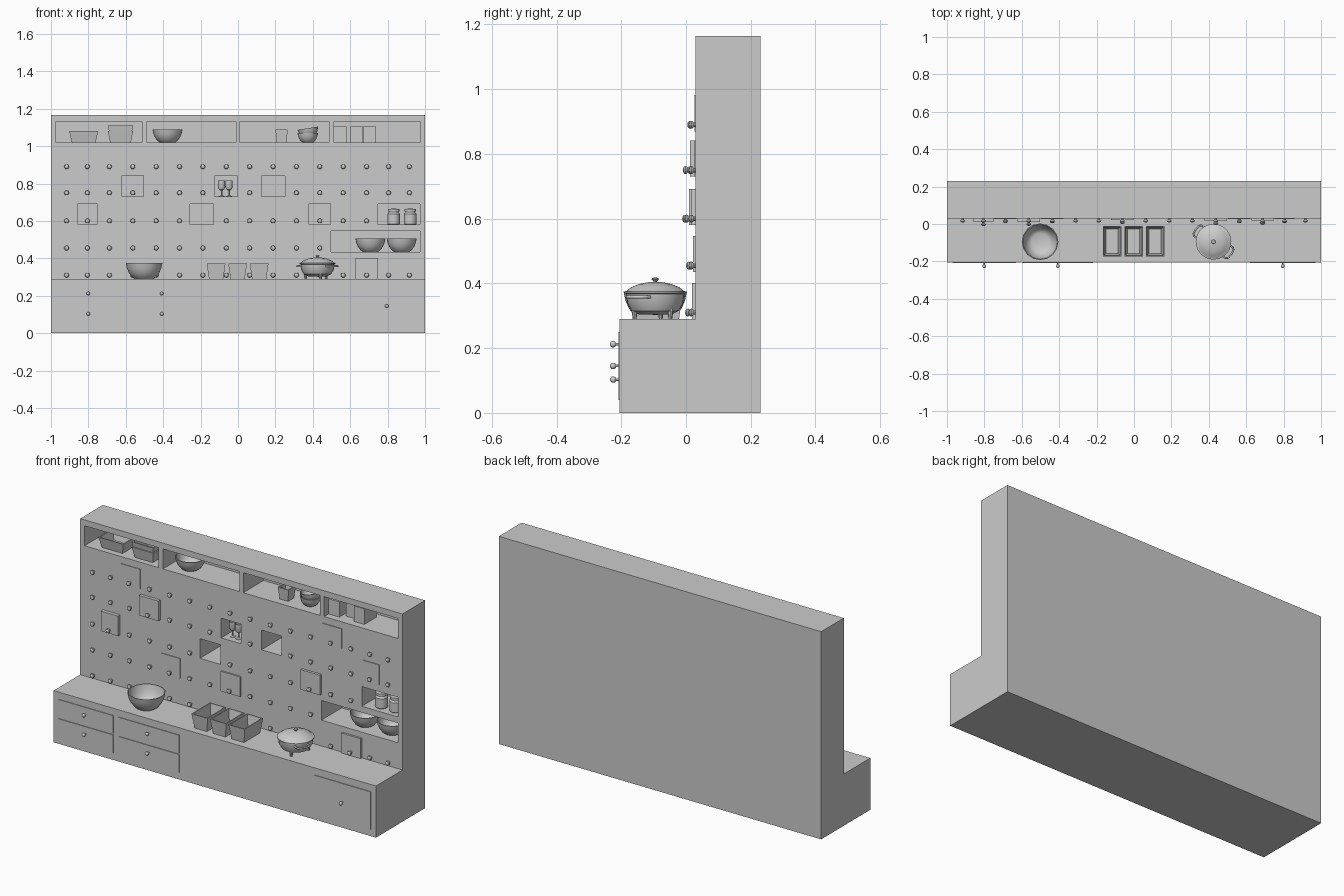
import bpy, bmesh, math
from mathutils import Matrix, Vector

if "Cube" in bpy.data.objects:
    bpy.data.objects.remove(bpy.data.objects["Cube"])


def finish(name, bm, smooth=None):
    bmesh.ops.remove_doubles(bm, verts=bm.verts, dist=1e-5)
    bmesh.ops.recalc_face_normals(bm, faces=bm.faces)
    me = bpy.data.meshes.new(name)
    bm.to_mesh(me)
    bm.free()
    ob = bpy.data.objects.new(name, me)
    bpy.context.collection.objects.link(ob)
    if smooth:
        bpy.ops.object.select_all(action='DESELECT')
        ob.select_set(True)
        bpy.context.view_layer.objects.active = ob
        bpy.ops.object.shade_smooth_by_angle(angle=math.radians(smooth))
    return ob


def add_box(bm, x0, x1, y0, y1, z0, z1):
    m = Matrix.Translation(((x0 + x1) / 2, (y0 + y1) / 2, (z0 + z1) / 2)) @ Matrix.Diagonal((x1 - x0, y1 - y0, z1 - z0, 1))
    bmesh.ops.create_cube(bm, size=1, matrix=m)


def box(name, *dims):
    bm = bmesh.new()
    add_box(bm, *dims)
    return finish(name, bm)


def lathe(name, profile, loc, segs=24, rot=None, smooth=35):
    bm = bmesh.new()
    vs = [bm.verts.new((r, 0, z)) for r, z in profile]
    es = [bm.edges.new(p) for p in zip(vs, vs[1:])]
    bmesh.ops.spin(bm, geom=vs + es, axis=(0, 0, 1), cent=(0, 0, 0), angle=2 * math.pi, steps=segs)
    ob = finish(name, bm, smooth)
    ob.matrix_world = Matrix.Translation(loc) @ (rot or Matrix())
    return ob


def bowl(name, loc, r, h, segs=24, rot=None, t=0.005):
    # half-round shell: outside going up, inside going down
    shape = [(0.52, 0), (0.68, 0.14), (0.84, 0.4), (0.94, 0.68), (1, 1)]
    prof = [(0, 0)] + [(r * a, h * b) for a, b in shape]
    prof += [(r * a - t, max(h * b, t)) for a, b in reversed(shape)] + [(0, t)]
    return lathe(name, prof, loc, segs, rot)


def tray(name, loc, w, d, h, taper=0.01, t=0.006):
    # open box with leaning walls
    bm = bmesh.new()

    def ring(inset, z):
        a, b = w / 2 - inset, d / 2 - inset
        return [bm.verts.new((x, y, z)) for x, y in ((-a, -b), (a, -b), (a, b), (-a, b))]
    rings = [ring(taper, 0), ring(0, h), ring(t, h), ring(taper + t, t)]
    for lo, hi in zip(rings, rings[1:]):
        for i in range(4):
            j = (i + 1) % 4
            bm.faces.new((lo[i], lo[j], hi[j], hi[i]))
    bm.faces.new(rings[0])
    bm.faces.new(rings[-1])
    ob = finish(name, bm)
    ob.location = loc
    return ob


# Cabinet body: L-shaped side profile stretched across the width
WALL, BACK, FLOOR = 0.03, 0.21, 1.02
bm = bmesh.new()
side = [(-0.205, 0), (0.23, 0), (0.23, 1.165), (WALL, 1.165), (WALL, 0.29), (-0.205, 0.29)]
f = bm.faces.new([bm.verts.new((-1, y, z)) for y, z in side])
ext = bmesh.ops.extrude_face_region(bm, geom=[f])
bmesh.ops.translate(bm, verts=[v for v in ext['geom'] if isinstance(v, bmesh.types.BMVert)], vec=(2, 0, 0))
body = finish("cabinet_body", bm)

# Open niches cut out of the wall
niches = [(-0.973, -0.513, FLOOR, 1.132), (-0.487, -0.012, FLOOR, 1.132),
          (0.012, 0.487, FLOOR, 1.132), (0.513, 0.973, FLOOR, 1.132),
          (-0.125, -0.003, 0.73, 0.84), (0.125, 0.25, 0.73, 0.84), (-0.257, -0.13, 0.58, 0.69),
          (0.748, 0.973, 0.58, 0.69), (0.497, 0.973, 0.435, 0.545)]
bm = bmesh.new()
for x0, x1, z0, z1 in niches:
    add_box(bm, x0, x1, -0.02, BACK, z0, z1)
cutter = finish("niche_cutter", bm)
cutter.hide_render = True
mod = body.modifiers.new("niches", 'BOOLEAN')
mod.operation, mod.solver, mod.object = 'DIFFERENCE', 'EXACT', cutter
bpy.context.view_layer.objects.active = body
bpy.ops.object.modifier_apply(modifier=mod.name)
bpy.data.objects.remove(cutter)

# Wall doors (some stand proud) and a peg handle on every closed cell
edges = [0, 0.125, 0.25, 0.375, 0.5, 0.625, 0.75, 0.86, 0.973]
edges = [-e for e in reversed(edges[1:])] + edges
rows = [0.29, 0.435, 0.58, 0.73, 0.87]
proud = {(3, 3): 0.018, (1, 2): 0.02, (11, 2): 0.014, (13, 0): 0.011, (7, 1): 0.008,
         (2, 4): 0.004, (12, 4): 0.004, (14, 3): 0.004, (4, 1): 0.004}
peg_profile = [(0, 0), (0.007, 0), (0.007, 0.006), (0.011, 0.009), (0.013, 0.013),
               (0.011, 0.018), (0.006, 0.021), (0, 0.022)]
to_front = Matrix.Rotation(math.pi / 2, 4, 'X')
peg_mesh = None
for r, z in enumerate(rows):
    for c, (x0, x1) in enumerate(zip(edges, edges[1:])):
        x = (x0 + x1) / 2
        if any(a < x < b and p < z + 0.05 < q for a, b, p, q in niches):
            continue
        d = proud.get((c, r), 0)
        if d:
            box("wall_door", x0 + 0.002, x1 - 0.002, WALL - d, WALL + 0.001, z, z + 0.112)
        m = Matrix.Translation((x, WALL - d, z + 0.02)) @ to_front
        if peg_mesh is None:
            peg_mesh = lathe("wall_peg", peg_profile, (0, 0, 0), 10).data
            bpy.context.object.matrix_world = m
        else:
            peg = bpy.data.objects.new("wall_peg", peg_mesh)
            bpy.context.collection.objects.link(peg)
            peg.matrix_world = m

# Counter drawers and round knobs
knob_profile = [(0, 0), (0.004, 0), (0.004, 0.009)]
knob_profile += [(0.01 * math.sin(a), 0.017 - 0.01 * math.cos(a)) for a in [0.5 + i * 0.44 for i in range(6)]] + [(0, 0.027)]
for x0, x1, z0, z1 in [(-0.97, -0.63, 0.15, 0.25), (-0.97, -0.63, 0.04, 0.142), (-0.595, -0.22, 0.15, 0.25),
                       (-0.595, -0.22, 0.04, 0.142), (0.62, 0.97, 0.04, 0.25)]:
    box("drawer_front", x0, x1, -0.209, -0.204, z0, z1)
    lathe("drawer_knob", knob_profile, ((x0 + x1) / 2, -0.208, (z0 + z1) / 2 + 0.012 * (x1 < 0)), 12, to_front)

# Counter: big bowl and three bins
bowl("counter_bowl", (-0.502, -0.095, 0.29), 0.098, 0.085, 16)
for x in (-0.117, -0.002, 0.113):
    tray("counter_bin", (x, -0.092, 0.29), 0.1, 0.165, 0.082, 0.012)

# Counter: lidded pot on three feet with loop handles
PX, PY = 0.425, -0.095
lathe("pot", [(0, 0.303), (0.05, 0.304), (0.073, 0.315), (0.087, 0.34), (0.09, 0.368), (0.095, 0.37), (0.095, 0.375),
              (0.088, 0.377), (0.075, 0.388), (0.05, 0.398), (0.02, 0.404), (0.006, 0.405), (0.006, 0.408),
              (0.011, 0.413), (0.009, 0.417), (0, 0.418)], (PX, PY, 0), 28)
for k in range(3):
    a = math.radians(-75 + 120 * k)
    lathe("pot_foot", [(0, 0), (0.006, 0), (0.012, 0.04), (0, 0.04)],
          (PX + 0.066 * math.cos(a), PY + 0.066 * math.sin(a), 0.29), 10)
for a in (-35, 145):
    cu = bpy.data.curves.new("pot_handle", 'CURVE')
    cu.dimensions, cu.bevel_depth, cu.bevel_resolution = '3D', 0.005, 2
    cu.use_fill_caps = True
    sp = cu.splines.new('POLY')
    pts = [(0.08, -0.035), (0.102, -0.035), (0.113, -0.026), (0.116, 0), (0.113, 0.026), (0.102, 0.035), (0.08, 0.035)]
    sp.points.add(len(pts) - 1)
    for p, (x, y) in zip(sp.points, pts):
        p.co = (x, y, 0, 1)
    ob = bpy.data.objects.new("pot_handle", cu)
    bpy.context.collection.objects.link(ob)
    ob.location, ob.rotation_euler = (PX, PY, 0.358), (0, 0, math.radians(a))

# Top shelf contents
tray("shelf_tray", (-0.825, 0.115, FLOOR), 0.155, 0.13, 0.06, 0.014)
tray("shelf_bin_lower", (-0.628, 0.115, FLOOR), 0.135, 0.13, 0.06, 0.012)
tray("shelf_bin_upper", (-0.628, 0.115, FLOOR + 0.025), 0.135, 0.13, 0.064, 0.012)
bowl("shelf_bowl", (-0.377, 0.118, FLOOR), 0.08, 0.068)
tray("shelf_cup", (0.233, 0.1, FLOOR), 0.066, 0.066, 0.068, 0.007)
bowl("stacked_bowl_lower", (0.373, 0.11, FLOOR), 0.055, 0.05)
bowl("stacked_bowl_upper", (0.38, 0.11, FLOOR + 0.03), 0.055, 0.046, rot=Matrix.Rotation(math.radians(-9), 4, 'Y'))
for x0, x1, y0, y1, h in [(0.514, 0.58, 0.07, 0.18, 0.085), (0.6, 0.668, 0.1, 0.19, 0.085), (0.67, 0.735, 0.07, 0.18, 0.087)]:
    box("shelf_box", x0, x1, y0, y1, FLOOR, FLOOR + h)

# Goblets
for x, y in ((-0.088, 0.08), (-0.048, 0.075)):
    lathe("goblet", [(0, 0), (0.016, 0), (0.015, 0.003), (0.004, 0.006), (0.004, 0.032), (0.014, 0.038), (0.02, 0.052),
                     (0.019, 0.085), (0.017, 0.085), (0.017, 0.052), (0, 0.04)], (x, y, 0.73), 16)

# Jars with lids
for x in (0.832, 0.921):
    lathe("jar", [(0, 0), (0.03, 0), (0.033, 0.004), (0.033, 0.058), (0.026, 0.067), (0.026, 0.07),
                  (0.031, 0.071), (0.031, 0.084), (0, 0.086)], (x, 0.085, 0.58), 20)

# Side niche bowls
for x in (0.708, 0.875):
    bowl("niche_bowl", (x, 0.118, 0.435), 0.08, 0.07)
